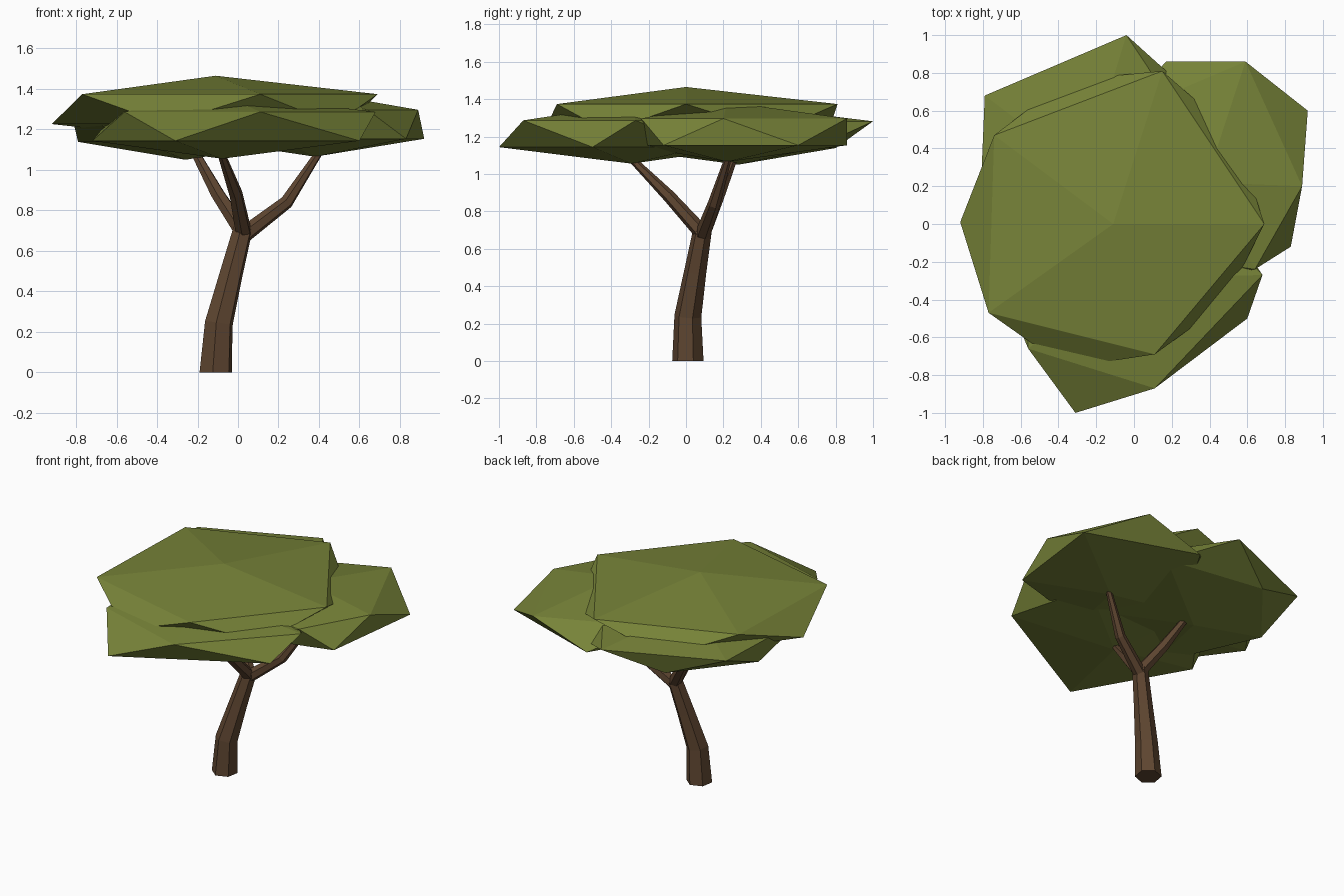
import bpy
import bmesh
from math import sin, cos, radians
from mathutils import Vector

cube = bpy.data.objects.get("Cube")
if cube:
    bpy.data.objects.remove(cube, do_unlink=True)


def make_material(name, rgb):
    mat = bpy.data.materials.new(name)
    mat.use_nodes = True
    mat.diffuse_color = (*rgb, 1)
    mat.node_tree.nodes["Principled BSDF"].inputs["Base Color"].default_value = (*rgb, 1)
    return mat


leaf_green = make_material("leaf_green", (0.185, 0.228, 0.04))
bark_brown = make_material("bark_brown", (0.112, 0.06, 0.03))


def finish(bm, name, mat):
    bmesh.ops.recalc_face_normals(bm, faces=bm.faces)
    mesh = bpy.data.meshes.new(name)
    bm.to_mesh(mesh)
    bm.free()
    mesh.materials.append(mat)
    obj = bpy.data.objects.new(name, mesh)
    bpy.context.collection.objects.link(obj)
    return obj


def limb(name, path, radii, sides=6, phase=20, flat=False):
    """Tapered faceted tube through the path points."""
    bm = bmesh.new()
    pts = [Vector(p) for p in path]
    rings = []
    for i, p in enumerate(pts):
        tangent = pts[min(i + 1, len(pts) - 1)] - pts[max(i - 1, 0)]
        if flat and i == 0:
            tangent = Vector((0, 0, 1))
        turn = Vector((0, 0, 1)).rotation_difference(tangent)
        ring = []
        for k in range(sides):
            a = radians(phase + k * 360 / sides)
            ring.append(bm.verts.new(p + turn @ Vector((cos(a), sin(a), 0)) * radii[i]))
        rings.append(ring)
    for low, high in zip(rings, rings[1:]):
        for k in range(sides):
            n = (k + 1) % sides
            bm.faces.new((low[k], low[n], high[n], high[k]))
    bm.faces.new(rings[0])
    bm.faces.new(rings[-1])
    return finish(bm, name, bark_brown)


def leaf_clump(name, centre, radius, height, upper={}, lower={}):
    """Flattened icosahedron; upper and lower move single rim points in plan."""
    bm = bmesh.new()
    cx, cy, cz = centre
    top = bm.verts.new((cx, cy, cz + height))
    bottom = bm.verts.new((cx, cy, cz - height))

    def rim(offset, side, moved):
        ring = []
        for k in range(5):
            a = radians(offset + 72 * k)
            r = radius * 0.894
            x, y = moved.get(k, (cx + r * cos(a), cy + r * sin(a)))
            ring.append(bm.verts.new((x, y, cz + side * height * 0.447)))
        return ring

    up, low = rim(0, 1, upper), rim(36, -1, lower)
    for k in range(5):
        n = (k + 1) % 5
        bm.faces.new((top, up[k], up[n]))
        bm.faces.new((up[k], low[k], up[n]))
        bm.faces.new((low[k], low[n], up[n]))
        bm.faces.new((bottom, low[n], low[k]))
    return finish(bm, name, leaf_green)


# Trunk, leaning as it rises
limb("trunk",
     [(-0.11, 0.01, 0), (-0.095, 0.01, 0.24), (-0.035, 0.05, 0.48), (0.025, 0.09, 0.71)],
     [0.085, 0.073, 0.06, 0.05], flat=True)

# Three branches reaching into the leaves
fork = (0.03, 0.09, 0.68)
limb("branch_back_right", [fork, (-0.1, 0.17, 0.88), (-0.22, 0.26, 1.1)], [0.042, 0.036, 0.022])
limb("branch_left", [fork, (0.24, 0.15, 0.84), (0.41, 0.23, 1.1)], [0.042, 0.034, 0.018])
limb("branch_front", [fork, (-0.01, -0.09, 0.88), (-0.09, -0.31, 1.1)], [0.042, 0.034, 0.018])

# Leaf clumps
leaf_clump("leaves_top", (-0.11, 0, 1.3), 0.895, 0.165,
           upper={1: (0.15, 0.81), 2: (-0.74, 0.47), 3: (-0.77, -0.47), 4: (0.11, -0.69)},
           lower={2: (-0.92, 0.01), 4: (0.48, -0.42)})
leaf_clump("leaves_left", (0.38, 0.22, 1.225), 0.66, 0.16,
           upper={0: (0.89, 0.2), 1: (0.59, 0.86), 4: (0.64, -0.24)},
           lower={0: (0.92, 0.6), 1: (0.17, 0.86), 3: (0.2, -0.3), 4: (0.83, -0.12)})
leaf_clump("leaves_back_right", (-0.26, 0.28, 1.21), 0.78, 0.16,
           upper={1: (-0.04, 1.0), 2: (-0.79, 0.68)},
           lower={1: (-0.4, 0.8), 2: (-0.79, 0.32)})
leaf_clump("leaves_front", (-0.08, -0.29, 1.215), 0.72, 0.16,
           upper={0: (0.68, -0.27), 3: (-0.56, -0.66), 4: (0.11, -0.87)},
           lower={2: (-0.72, -0.28), 3: (-0.31, -1.0), 4: (0.6, -0.5)})
